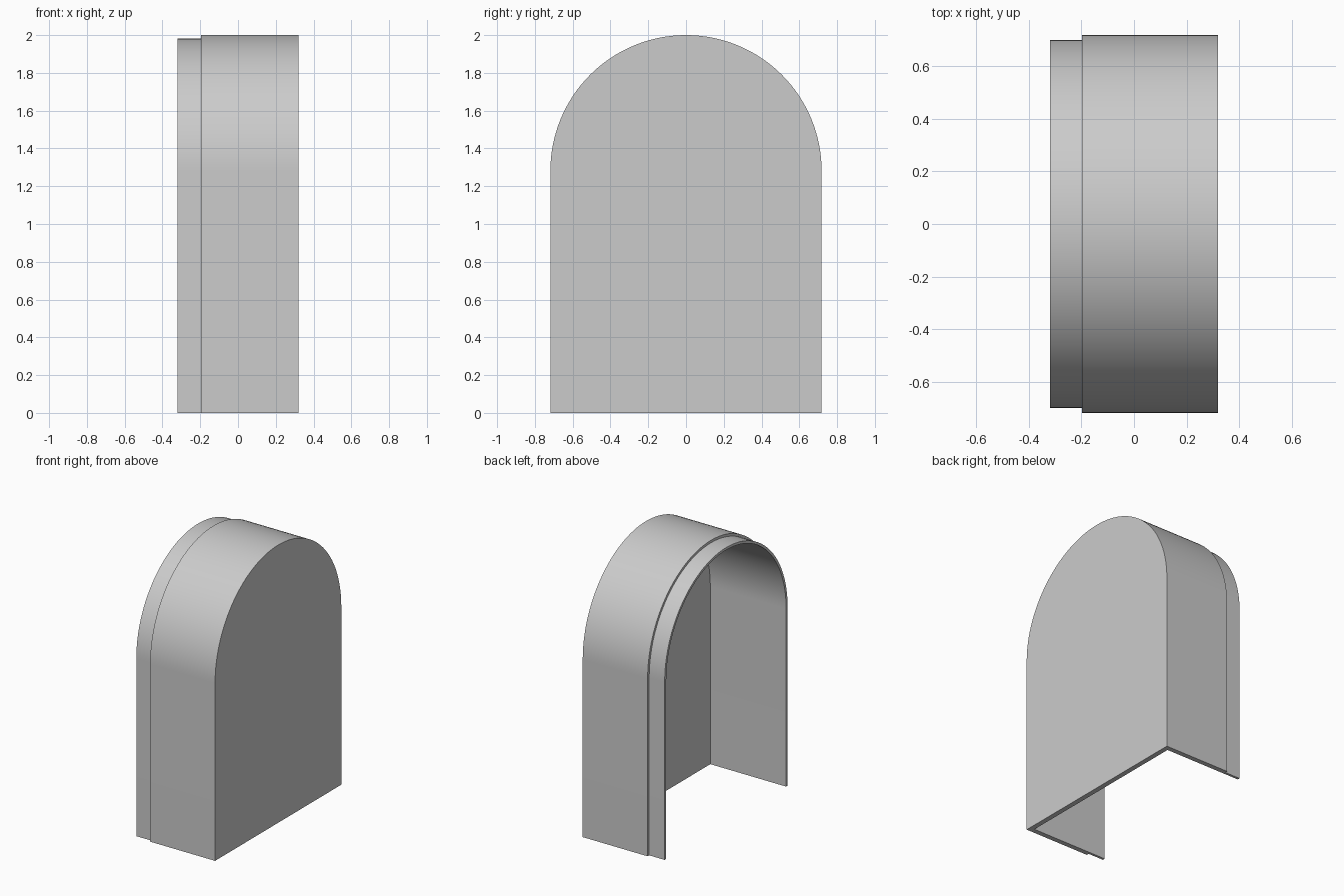
import bpy, bmesh, math

cube = bpy.data.objects.get("Cube")
if cube:
    bpy.data.objects.remove(cube, do_unlink=True)

SPRING = 1.282     # height where the arch begins
SEGMENTS = 64

grey = bpy.data.materials.new("plain_grey")
grey.use_nodes = True
colour = (0.6, 0.6, 0.6, 1)
grey.diffuse_color = colour
grey.node_tree.nodes["Principled BSDF"].inputs["Base Color"].default_value = colour


def arch_loop(bm, x, radius):
    """Open arch outline at one depth, from floor to floor."""
    points = [(radius, 0)]
    for i in range(SEGMENTS + 1):
        a = math.pi * i / SEGMENTS
        points.append((radius * math.cos(a), SPRING + radius * math.sin(a)))
    points.append((-radius, 0))
    return [bm.verts.new((x, y, z)) for y, z in points]


# Wall section (depth, radius): outer shell, rebate, thin lip, inner face
section = [(0.32, 0.718), (-0.197, 0.718), (-0.197, 0.7),
           (-0.32, 0.7), (-0.32, 0.682), (0.284, 0.682)]

bm = bmesh.new()
loops = [arch_loop(bm, x, r) for x, r in section]
for a, b in zip(loops, loops[1:]):
    for i in range(len(a) - 1):
        bm.faces.new((a[i], a[i + 1], b[i + 1], b[i]))

# Closed end panel, outside and inside
bm.faces.new(loops[0])
bm.faces.new(loops[-1])

# Underside edges of both walls and the panel
for end in (0, -1):
    bm.faces.new([loop[end] for loop in loops])
bm.faces.new((loops[0][0], loops[-1][0], loops[-1][-1], loops[0][-1]))
bmesh.ops.recalc_face_normals(bm, faces=bm.faces)

mesh = bpy.data.meshes.new("arched_cover")
bm.to_mesh(mesh)
bm.free()
mesh.materials.append(grey)
cover = bpy.data.objects.new("arched_cover", mesh)
bpy.context.collection.objects.link(cover)

# Smooth arch with crisp rims
bpy.ops.object.select_all(action='DESELECT')
cover.select_set(True)
bpy.context.view_layer.objects.active = cover
bpy.ops.object.shade_smooth_by_angle(angle=math.radians(30))
